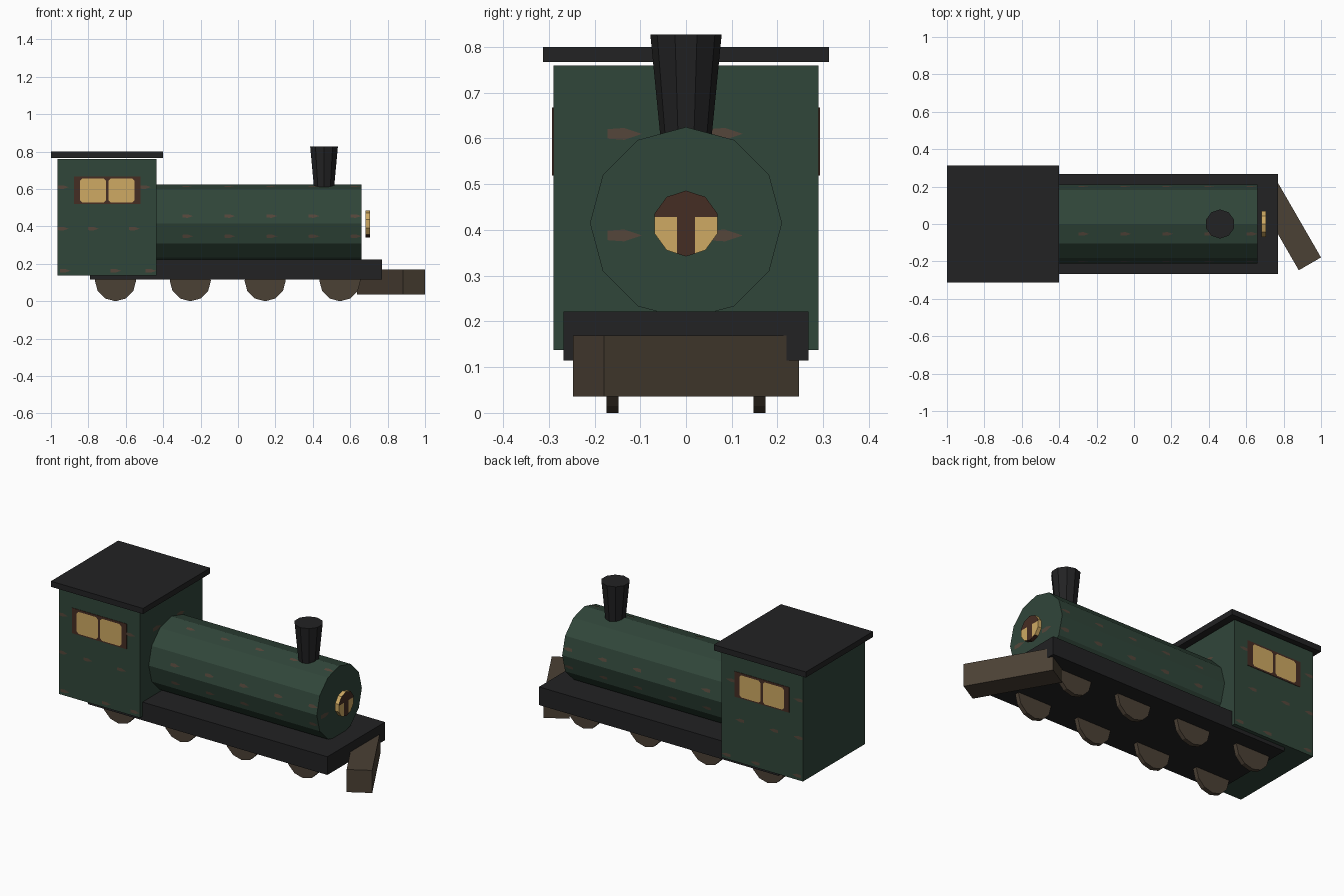
import bpy, bmesh, math
from mathutils import Vector, Matrix

if "Cube" in bpy.data.objects:
    bpy.data.objects.remove(bpy.data.objects["Cube"])


def mat(name, r, g, b):
    m = bpy.data.materials.new(name)
    m.diffuse_color = (r, g, b, 1)
    m.use_nodes = True
    m.node_tree.nodes["Principled BSDF"].inputs["Base Color"].default_value = m.diffuse_color
    return m


GREEN = mat("dark green", 0.030, 0.061, 0.042)
BLACK = mat("soot black", 0.016, 0.016, 0.017)
BROWN = mat("wheel brown", 0.070, 0.052, 0.035)
FRAME = mat("window frame brown", 0.060, 0.026, 0.017)
GOLD = mat("warm gold", 0.620, 0.400, 0.125)
RUST = mat("rust", 0.090, 0.062, 0.043)


def finish(name, bm, *mats):
    me = bpy.data.meshes.new(name)
    bm.to_mesh(me)
    bm.free()
    ob = bpy.data.objects.new(name, me)
    bpy.context.collection.objects.link(ob)
    for m in mats:
        me.materials.append(m)
    return ob


def box(name, x0, x1, y0, y1, z0, z1, m, turn=0):
    c = Vector(((x0 + x1) / 2, (y0 + y1) / 2, (z0 + z1) / 2))
    bm = bmesh.new()
    bmesh.ops.create_cube(bm, size=1, matrix=Matrix.Translation(c) @ Matrix.Rotation(turn, 4, 'Z')
                          @ Matrix.Diagonal((x1 - x0, y1 - y0, z1 - z0, 1)))
    return finish(name, bm, m)


def drum(bm, sides, r1, r2, depth, centre, rot=Matrix.Identity(4)):
    bmesh.ops.create_cone(bm, cap_ends=True, segments=sides, radius1=r1, radius2=r2, depth=depth,
                          matrix=Matrix.Translation(centre) @ rot)


ALONG_X = Matrix.Rotation(math.pi / 2, 4, 'Y')
ALONG_Y = Matrix.Rotation(math.pi / 2, 4, 'X')

# Chassis, cab, roof
box("chassis", -0.79, 0.77, -0.268, 0.268, 0.115, 0.222, BLACK)
box("cab", -0.965, -0.435, -0.29, 0.29, 0.137, 0.76, GREEN)
box("cab_roof", -1.0, -0.4, -0.313, 0.313, 0.767, 0.80, BLACK)

# Slanted front plough
box("plough", 0.749, 0.886, -0.246, 0.246, 0.036, 0.169, BROWN, math.radians(30))

# Boiler
R, ZC = 0.21, 0.415
bm = bmesh.new()
drum(bm, 12, R, R, 1.115, (0.1025, 0, ZC), ALONG_X)
finish("boiler", bm, GREEN)

# Chimney, flared towards the top
bm = bmesh.new()
drum(bm, 10, 0.055, 0.078, 0.235, (0.46, 0, 0.71))
finish("chimney", bm, BLACK)

# Wheels
for i in range(4):
    for s, side in ((-1, "front"), (1, "back")):
        bm = bmesh.new()
        drum(bm, 12, 0.11, 0.11, 0.026, (-0.655 + 0.4 * i, s * 0.161, 0.11), ALONG_Y)
        finish(f"wheel_{side}_{i + 1}", bm, BROWN)

# Headlamp: brown upper part and centre bar, gold below
bm = bmesh.new()
drum(bm, 10, 0.072, 0.072, 0.024, (0.693, 0, 0.414),
     ALONG_X @ Matrix.Rotation(math.pi / 2, 4, 'Z'))
for co, no in (((0, 0, 0.428), (0, 0, 1)), ((0, 0.02, 0), (0, 1, 0)), ((0, -0.02, 0), (0, 1, 0))):
    bmesh.ops.bisect_plane(bm, geom=bm.verts[:] + bm.edges[:] + bm.faces[:],
                           plane_co=co, plane_no=no)
for f in bm.faces:
    c = f.calc_center_median()
    brown = c.z > 0.428 or abs(c.y) < 0.02
    f.material_index = 1 if brown and abs(f.normal.x) > 0.5 or c.z < 0.36 else 0
finish("headlamp", bm, GOLD, FRAME)

# Cab windows on both sides
for s, side in ((-1, "front"), (1, "back")):
    ya, yb = sorted((s * 0.289, s * 0.2925))
    box(f"window_frame_{side}", -0.877, -0.521, ya, yb, 0.519, 0.668, FRAME)
    for n, xa in enumerate((-0.845, -0.692)):
        bm = bmesh.new()
        c, w, h, k = Vector((xa + 0.069, s * 0.295, 0.592)), 0.069, 0.065, 0.012
        pts = [(-w + k, -h), (w - k, -h), (w, -h + k), (w, h - k),
               (w - k, h), (-w + k, h), (-w, h - k), (-w, -h + k)]
        bm.faces.new([bm.verts.new(c + Vector((u, 0, v))) for u, v in pts[::-s]])
        finish(f"window_pane_{side}_{n + 1}", bm, GOLD)

# Rust chips as thin flat plates
CHIP = [(-0.028, -0.008), (0.0, -0.010), (0.030, 0.0), (0.0, 0.010), (-0.028, 0.008)]


def chip(bm, c, u, v, n, scale=1.0):
    u, v, n = Vector(u), Vector(v), Vector(n)
    pts = CHIP if u.cross(v).dot(n) > 0 else CHIP[::-1]
    bm.faces.new([bm.verts.new(Vector(c) + n * 0.002 + (u * a + v * b) * scale) for a, b in pts])


bm = bmesh.new()
for s in (-1, 1):
    for x, z in ((-0.935, 0.61), (-0.495, 0.61), (-0.935, 0.388), (-0.775, 0.388),
                 (-0.555, 0.388), (-0.925, 0.163), (-0.655, 0.163), (-0.467, 0.163)):
        chip(bm, (x, s * 0.29, z), (1, 0, 0), (0, 0, 1), (0, s, 0))
    for deg, slide in ((15, -0.013), (-15, -0.015)):
        a = math.radians(deg)
        n = Vector((0, s * math.cos(a), math.sin(a)))
        v = Vector((0, -s * math.sin(a), math.cos(a)))
        for k in range(5):
            c = Vector((-0.27 + 0.225 * k, 0, ZC)) + n * R * math.cos(math.pi / 12) + v * slide
            chip(bm, c, (1, 0, 0), v, n)
a = math.radians(75)
n, v = Vector((0, -math.cos(a), math.sin(a))), Vector((0, math.sin(a), math.cos(a)))
for k in range(5):
    chip(bm, Vector((-0.27 + 0.225 * k, 0, ZC)) + n * R * math.cos(math.pi / 12),
         (1, 0, 0), v, n)
for x, z in ((-0.435, 0.61), (0.66, 0.388)):
    for y in (-0.135, 0.085):
        chip(bm, (x, y, z), (0, 1, 0), (0, 0, 1), (1, 0, 0), 1.3)
finish("rust_chips", bm, RUST)
